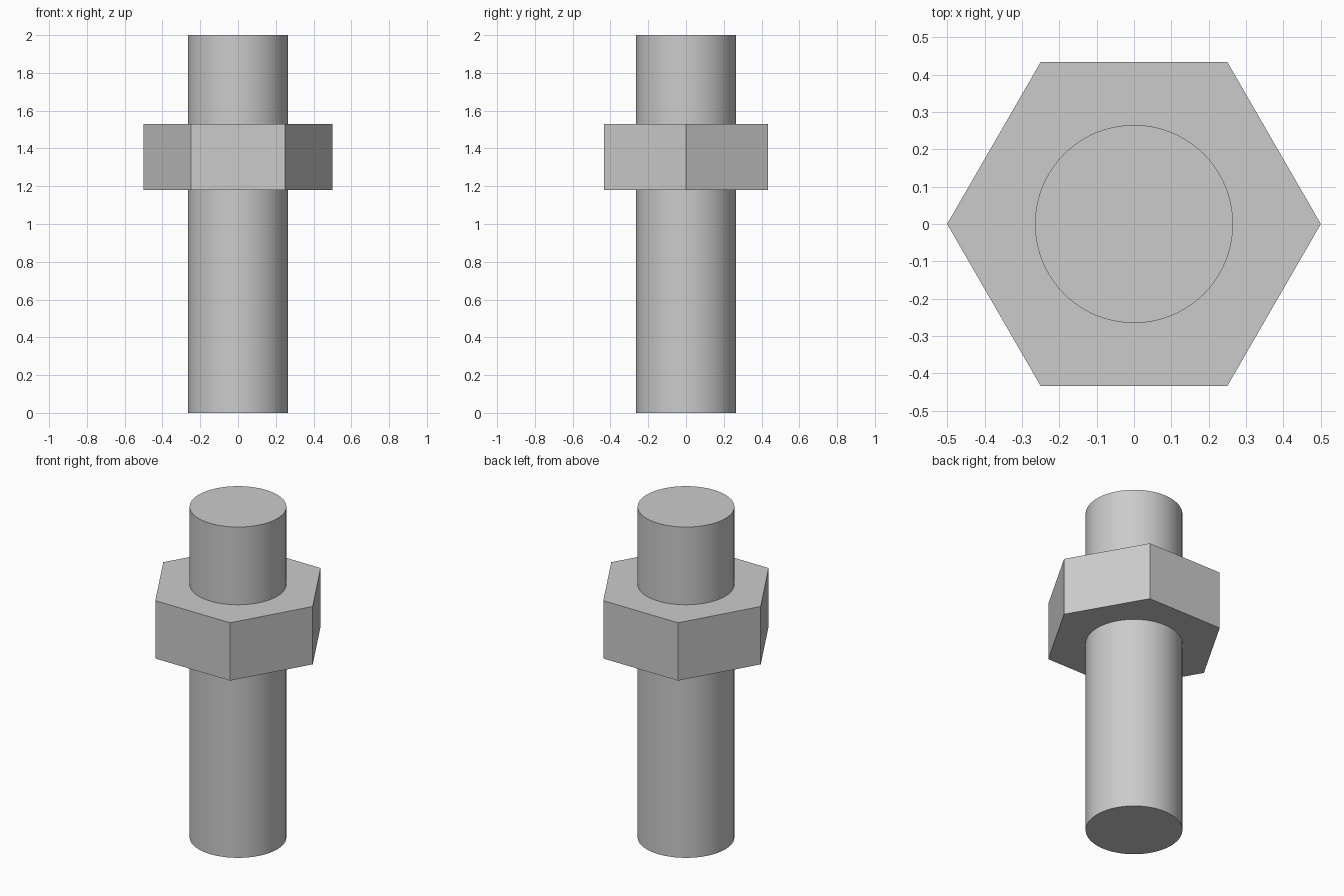
import bpy
import math

cube = bpy.data.objects.get("Cube")
if cube:
    bpy.data.objects.remove(cube, do_unlink=True)

# Plain grey steel
grey = bpy.data.materials.new("light grey steel")
grey.use_nodes = True
colour = (0.6, 0.6, 0.6, 1)
grey.diffuse_color = colour
grey.node_tree.nodes["Principled BSDF"].inputs["Base Color"].default_value = colour


def prism(name, sides, radius, bottom, top):
    """Upright prism with a corner pointing along +x."""
    bpy.ops.mesh.primitive_cylinder_add(
        vertices=sides, radius=radius, depth=top - bottom,
        location=(0, 0, (bottom + top) / 2), rotation=(0, 0, math.pi / 2))
    part = bpy.context.object
    part.name = name
    part.data.materials.append(grey)
    return part


# Round shaft, smooth around its side
prism("shaft", 96, 0.265, 0, 2)
bpy.ops.object.shade_smooth_by_angle(angle=math.radians(30))

# Hexagonal collar, flat faced
prism("hex_nut", 6, 0.5, 1.18, 1.53)
